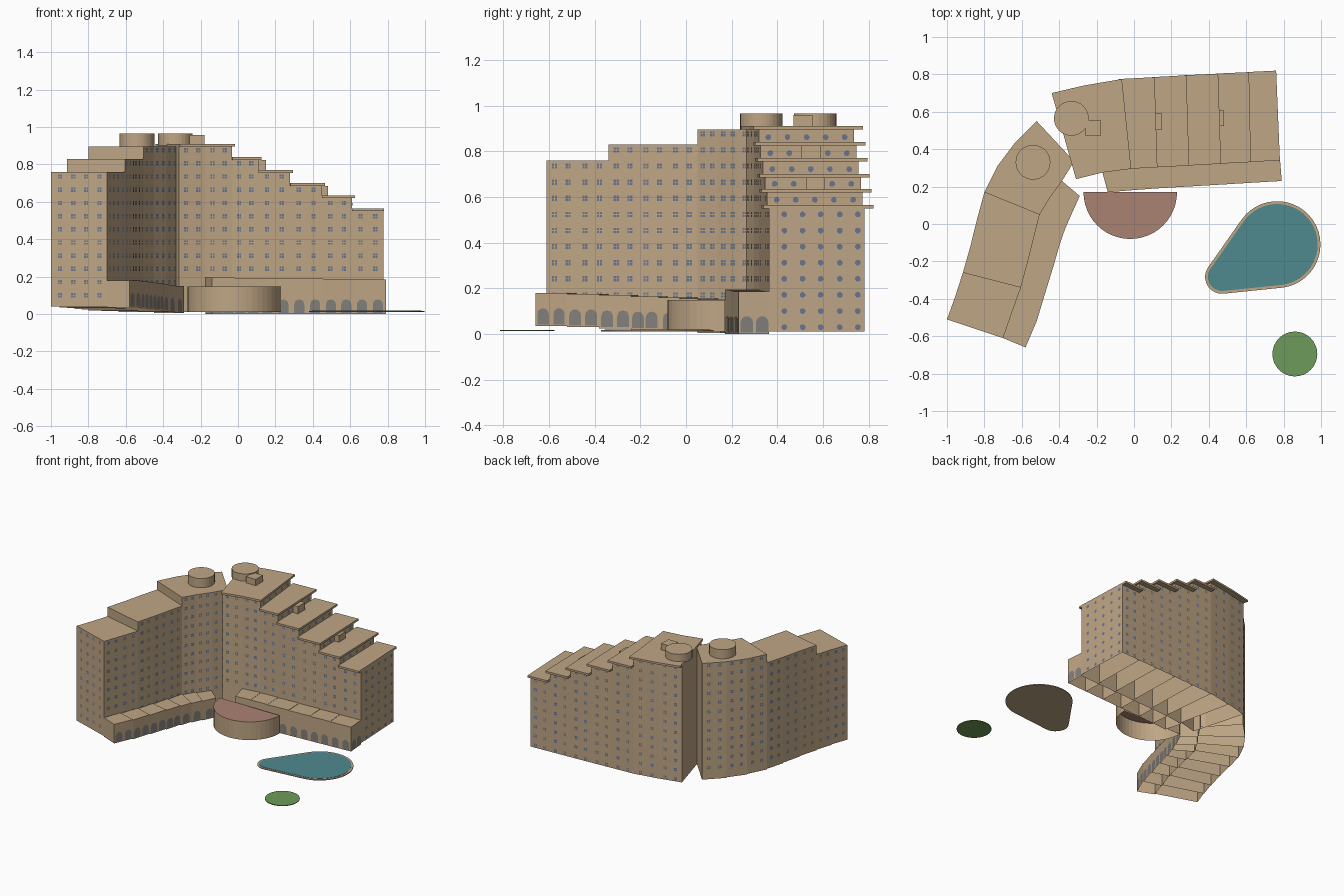
import bpy, bmesh, math
from mathutils import Vector

if "Cube" in bpy.data.objects:
    bpy.data.objects.remove(bpy.data.objects["Cube"])


def material(name, rgb):
    m = bpy.data.materials.new(name)
    m.diffuse_color = (*rgb, 1)
    m.use_nodes = True
    m.node_tree.nodes["Principled BSDF"].inputs["Base Color"].default_value = m.diffuse_color
    return m


TAN = material("sand_wall", (0.52, 0.38, 0.235))
GLASS = material("window_blue", (0.13, 0.18, 0.28))
ARCH = material("arch_grey", (0.22, 0.215, 0.20))
RED = material("terrace_red", (0.41, 0.225, 0.175))
WATER = material("pool_teal", (0.078, 0.255, 0.275))
GREEN = material("lawn_green", (0.155, 0.325, 0.10))


def finish(name, bm, *mats):
    me = bpy.data.meshes.new(name)
    bm.to_mesh(me)
    bm.free()
    for m in mats:
        me.materials.append(m)
    ob = bpy.data.objects.new(name, me)
    bpy.context.collection.objects.link(ob)
    return ob


def prism(bm, pts, z0, z1, closed=False, top_mat=0):
    """Upright prism over a flat outline, open underneath unless closed."""
    n = len(pts)
    area = sum(pts[i][0] * pts[(i + 1) % n][1] - pts[(i + 1) % n][0] * pts[i][1] for i in range(n))
    if area < 0:
        pts = pts[::-1]
    lo = [bm.verts.new((p[0], p[1], z0)) for p in pts]
    hi = [bm.verts.new((p[0], p[1], z1)) for p in pts]
    for i in range(n):
        j = (i + 1) % n
        bm.faces.new((lo[i], lo[j], hi[j], hi[i]))
    bm.faces.new(hi).material_index = top_mat
    if closed:
        bm.faces.new(lo[::-1])


def plate(bm, a, b, t, z, shape):
    """Flat shape on the wall a-b; outside lies to the right of a-b."""
    a, b = Vector(a), Vector(b)
    d = (b - a).normalized()
    o = a.lerp(b, t) + Vector((d.y, -d.x)) * 0.002
    bm.faces.new([bm.verts.new((o.x + d.x * u, o.y + d.y * u, z + v)) for u, v in shape])


def circle(r, n, cx=0, cy=0, a0=0.0, a1=2 * math.pi, ends=False):
    k = n - 1 if ends else n
    return [(cx + r * math.cos(a0 + (a1 - a0) * i / k),
             cy + r * math.sin(a0 + (a1 - a0) * i / k)) for i in range(n)]


def rect(x0, x1, y0, y1):
    return [(x0, y0), (x1, y0), (x1, y1), (x0, y1)]


def lerp(a, b, t):
    return tuple(Vector(a).lerp(Vector(b), t))


PANES = [rect(x, x + 0.010, y, y + 0.010) for x in (-0.0115, 0.0015) for y in (-0.0115, 0.0015)]
ROUND = [circle(0.013, 8, a0=math.pi / 8, a1=math.pi * 2.125)]
ARCHWAY = [(-0.027, 0), (0.027, 0)] + circle(0.027, 7, 0, 0.045, 0, math.pi, True)
ROWS = [0.03 + 0.0705 * k for k in range(13)]


def windows(bm, a, b, ts, z0, z1, shapes=PANES):
    for z in ROWS:
        if z0 < z < z1:
            for t in ts:
                for s in shapes:
                    plate(bm, a, b, t, z, s)


PAIR = (0.27, 0.73)
FIVE = (0.1, 0.3, 0.5, 0.7, 0.9)

# Right wing: roof outline split into bays that step down to the right
front = [(-0.31, 0.24), (-0.17, 0.275), (-0.03, 0.295), (0.11, 0.303),
         (0.28, 0.312), (0.45, 0.322), (0.61, 0.331), (0.78, 0.34)]
back = [(-0.44, 0.70), (-0.27, 0.74), (-0.08, 0.775), (0.095, 0.785),
        (0.265, 0.795), (0.435, 0.804), (0.60, 0.812), (0.76, 0.82)]
heights = [0.91, 0.91, 0.84, 0.77, 0.70, 0.635, 0.565]
wall_f = [lerp(f, b, 0.05) for f, b in zip(front, back)]
wall_b = [lerp(b, f, 0.08) for f, b in zip(front, back)]
walls, slabs, glass = bmesh.new(), bmesh.new(), bmesh.new()
for i, h in enumerate(heights):
    prism(walls, [wall_f[i], wall_f[i + 1], wall_b[i + 1], wall_b[i]], 0.01, h - 0.015)
    windows(glass, wall_f[i], wall_f[i + 1], PAIR, 0.2, h - 0.02)
    windows(glass, wall_b[i + 1], wall_b[i], PAIR, 0, h - 0.02)
    # Overhanging roof slab
    o = 0.015 if 0 < i < 6 else 0.0
    f1, b1 = front[i + 1], back[i + 1]
    prism(slabs, [front[i], (f1[0] + o, f1[1]), (b1[0] + o, b1[1]), back[i]], h - 0.015, h, True)
    # Row of round windows on each step
    if 0 < i < 6:
        for t in FIVE:
            plate(glass, wall_f[i + 1], wall_b[i + 1], t, heights[i + 1] + 0.022, ROUND[0])
windows(glass, wall_f[7], wall_b[7], (0.16, 0.35, 0.54, 0.74, 0.93), 0, 0.55, ROUND)
finish("right_wing_walls", walls, TAN)
finish("right_wing_roof_slabs", slabs, TAN)

# Left wing: curved bays in three heights
inner = [(-0.70, -0.61), (-0.655, -0.48), (-0.605, -0.34), (-0.57, -0.21), (-0.537, -0.08),
         (-0.505, 0.05), (-0.45, 0.14), (-0.385, 0.23), (-0.32, 0.335)]
outer = [(-1.0, -0.51), (-0.955, -0.385), (-0.915, -0.26), (-0.875, -0.12), (-0.838, 0.03),
         (-0.80, 0.17), (-0.73, 0.31), (-0.64, 0.43), (-0.52, 0.55)]
walls = bmesh.new()
for i in range(8):
    h = 0.76 if i < 2 else 0.83 if i < 5 else 0.895
    prism(walls, [inner[i], inner[i + 1], outer[i + 1], outer[i]], 0.04 - 0.004 * i, h)
    windows(glass, inner[i], inner[i + 1], PAIR, 0.15, h)
    windows(glass, outer[i + 1], outer[i], PAIR, 0.05, h)
windows(glass, outer[0], inner[0], (0.16, 0.4, 0.63, 0.87), 0.05, 0.74)
finish("left_wing_walls", walls, TAN)
finish("windows", glass, GLASS)

# Low arcades along the feet of both wings
arcade, arches = bmesh.new(), bmesh.new()
left_edge = [(-0.58, -0.66), (-0.52, -0.52), (-0.478, -0.38), (-0.435, -0.24),
             (-0.40, -0.12), (-0.37, -0.03), (-0.335, 0.05), (-0.29, 0.15)]
right_edge = [(-0.14, 0.17), (-0.02, 0.18), (0.115, 0.19), (0.285, 0.20),
              (0.455, 0.21), (0.62, 0.22), (0.79, 0.23)]


def arcade_bay(a, b, c, d, z0, z1):
    prism(arcade, [a, b, c, d], z0, z1)
    n = 2 if (Vector(b) - Vector(a)).length > 0.11 else 1
    for k in range(n):
        plate(arches, a, b, (k + 0.5) / n, z0 + 0.006, ARCHWAY)


for i in range(7):
    z = 0.035 - 0.005 * i
    arcade_bay(left_edge[i], left_edge[i + 1], inner[i + 1], inner[i], z, z + 0.145)
for i in range(6):
    arcade_bay(right_edge[i], right_edge[i + 1], wall_f[i + 2], wall_f[i + 1], 0.0, 0.195 - 0.002 * i)
for t in (0.27, 0.77):
    plate(arches, right_edge[6], wall_f[7], t, 0.006, ARCHWAY)
finish("arcades", arcade, TAN)
finish("archways", arches, ARCH)

# Half-round terrace in front of the corner
bm = bmesh.new()
prism(bm, circle(0.25, 25, -0.02, 0.17, math.pi, 2 * math.pi, True), 0.01, 0.148, top_mat=1)
finish("round_terrace", bm, TAN, RED)

# Roof towers and small roof houses
bm = bmesh.new()
prism(bm, circle(0.093, 32, -0.54, 0.33), 0.89, 0.965)
prism(bm, circle(0.093, 32, -0.335, 0.565), 0.90, 0.965)
finish("roof_towers", bm, TAN)
bm = bmesh.new()
prism(bm, rect(-0.26, -0.18, 0.47, 0.555), 0.90, 0.958)
prism(bm, rect(0.108, 0.15, 0.505, 0.59), 0.765, 0.825)
prism(bm, rect(0.44, 0.48, 0.525, 0.607), 0.63, 0.685)
finish("roof_houses", bm, TAN)


# Teardrop pool: two arcs joined by straight tangents
def teardrop(shrink):
    big, small = Vector((0.765, -0.11)), Vector((0.47, -0.283))
    d = small - big
    mid = math.atan2(d.y, d.x)
    half = math.acos((0.232 - 0.09) / d.length)
    return (circle(0.232 - shrink, 28, *big, mid + half, mid + 2 * math.pi - half, True)
            + circle(0.09 - shrink, 10, *small, mid - half, mid + half, True))


bm = bmesh.new()
prism(bm, teardrop(0), 0.011, 0.017, True)
finish("pool_rim", bm, TAN)
bm = bmesh.new()
prism(bm, teardrop(0.015), 0.0165, 0.019)
finish("pool_water", bm, WATER)

# Round lawn
bm = bmesh.new()
prism(bm, circle(0.12, 32, 0.86, -0.695), 0.013, 0.018, True)
finish("round_lawn", bm, GREEN)
